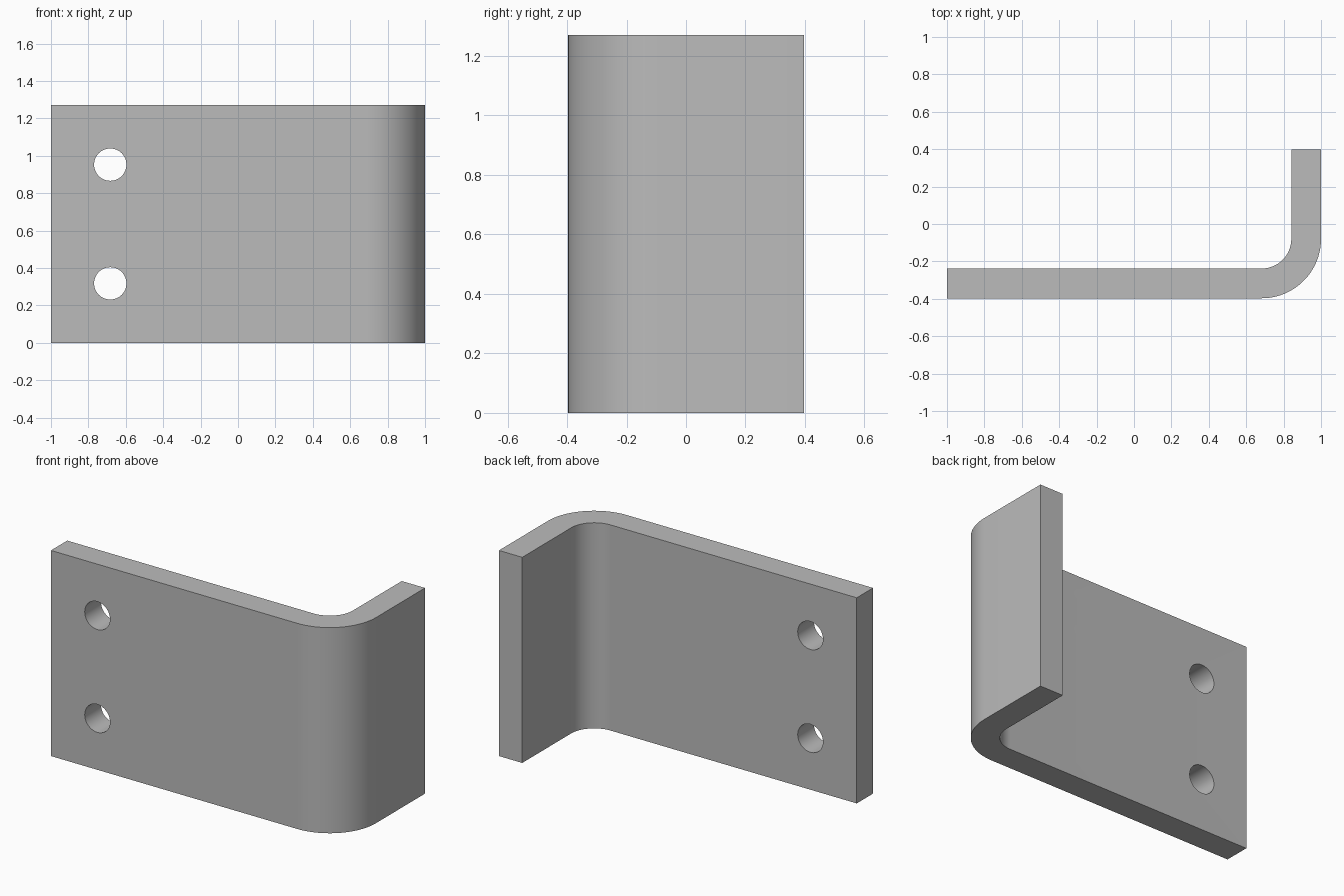
import bpy
import bmesh
from math import cos, sin, pi
from mathutils import Matrix, Vector

cube = bpy.data.objects.get("Cube")
if cube:
    bpy.data.objects.remove(cube, do_unlink=True)

HALF_X, HALF_Y, HEIGHT = 1.0, 0.397, 1.27
THICK = 0.159
OUTER_R = 0.3175
INNER_R = OUTER_R - THICK
HOLE_R = 0.0865
SEGMENTS = 24

# Plain grey metal
grey = bpy.data.materials.new("grey_metal")
grey.use_nodes = True
colour = (0.5, 0.5, 0.5, 1)
grey.diffuse_color = colour
grey.node_tree.nodes["Principled BSDF"].inputs["Base Color"].default_value = colour


def make_object(name, bm):
    bmesh.ops.recalc_face_normals(bm, faces=bm.faces)
    mesh = bpy.data.meshes.new(name)
    bm.to_mesh(mesh)
    bm.free()
    mesh.materials.append(grey)
    obj = bpy.data.objects.new(name, mesh)
    bpy.context.collection.objects.link(obj)
    return obj


def bend(radius):
    """Quarter arc from the long plate round to the short flange."""
    cx, cy = HALF_X - OUTER_R, OUTER_R - HALF_Y
    angles = [-pi / 2 + pi / 2 * i / SEGMENTS for i in range(SEGMENTS + 1)]
    return [(cx + radius * cos(a), cy + radius * sin(a)) for a in angles]


# Bent plate: L-shaped profile with a rounded corner, extruded upward
outer = [(-HALF_X, -HALF_Y)] + bend(OUTER_R) + [(HALF_X, HALF_Y)]
inner = [(-HALF_X, THICK - HALF_Y)] + bend(INNER_R) + [(HALF_X - THICK, HALF_Y)]
bm = bmesh.new()
face = bm.faces.new([bm.verts.new((x, y, 0)) for x, y in outer + inner[::-1]])
extruded = bmesh.ops.extrude_face_region(bm, geom=[face])["geom"]
top = [v for v in extruded if isinstance(v, bmesh.types.BMVert)]
bmesh.ops.translate(bm, verts=top, vec=(0, 0, HEIGHT))
bracket = make_object("bent_bracket", bm)

# Two screw holes through the long plate
bm = bmesh.new()
for z in (HEIGHT / 4, HEIGHT * 3 / 4):
    place = Matrix.Translation(Vector((-0.683, -HALF_Y + THICK / 2, z)))
    bmesh.ops.create_cone(bm, cap_ends=True, segments=48, radius1=HOLE_R,
                          radius2=HOLE_R, depth=THICK * 2,
                          matrix=place @ Matrix.Rotation(pi / 2, 4, "X"))
cutter = make_object("hole_cutter", bm)

cut = bracket.modifiers.new("screw_holes", "BOOLEAN")
cut.operation = "DIFFERENCE"
cut.solver = "EXACT"
cut.object = cutter
bpy.context.view_layer.objects.active = bracket
bracket.select_set(True)
bpy.ops.object.modifier_apply(modifier=cut.name)
bpy.data.objects.remove(cutter, do_unlink=True)

# Smooth bend and hole walls, crisp plate edges
bpy.ops.object.shade_smooth_by_angle(angle=pi / 6)
